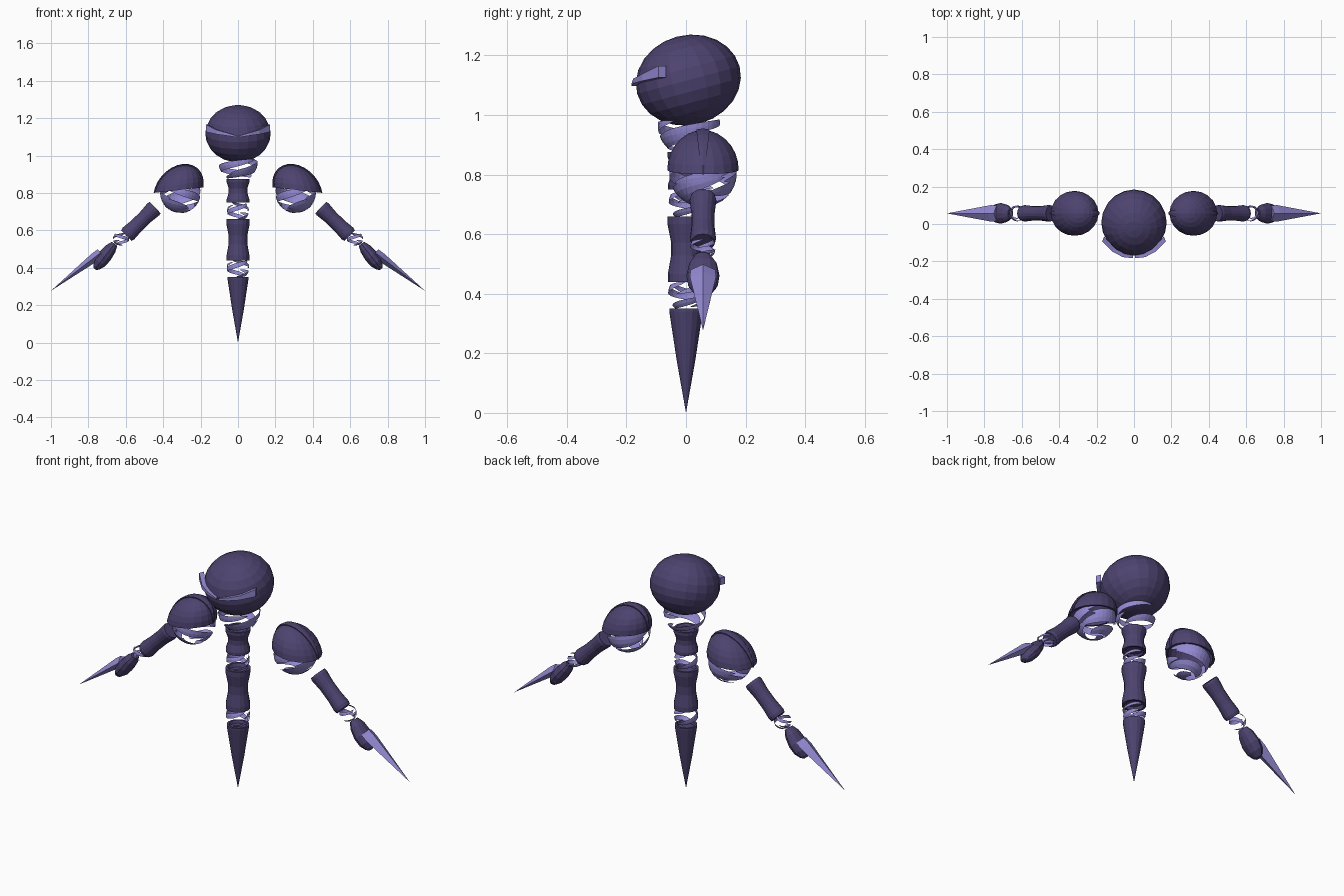
import bpy, bmesh, math
from mathutils import Vector, Matrix

if "Cube" in bpy.data.objects:
    bpy.data.objects.remove(bpy.data.objects["Cube"])


def material(name, rgb):
    m = bpy.data.materials.new(name)
    m.diffuse_color = (*rgb, 1)
    m.use_nodes = True
    m.node_tree.nodes["Principled BSDF"].inputs["Base Color"].default_value = m.diffuse_color
    return m


DARK = material("dark purple", (0.075, 0.056, 0.16))
LIGHT = material("light violet", (0.29, 0.25, 0.64))


def finish(name, bm, mat, solid=False):
    if solid:
        bmesh.ops.recalc_face_normals(bm, faces=bm.faces)
    me = bpy.data.meshes.new(name)
    bm.to_mesh(me)
    bm.free()
    me.materials.append(mat)
    ob = bpy.data.objects.new(name, me)
    bpy.context.collection.objects.link(ob)
    return ob


def grid(bm, rows, closed=False):
    """Skin rows of points with quads."""
    vs = [[bm.verts.new(p) for p in r] for r in rows]
    for a, b in zip(vs, vs[1:]):
        n = len(a)
        for i in range(n if closed else n - 1):
            j = (i + 1) % n
            bm.faces.new((a[i], a[j], b[j], b[i]))


def lathe(name, start, end, profile, mat, segs=16, ywide=1.0):
    """Revolve (fraction along axis, radius) points around start-end."""
    s, e = Vector(start), Vector(end)
    d = (e - s).normalized()
    u = Vector((0, 1, 0))
    v = d.cross(u)
    bm = bmesh.new()
    rows = []
    for t, r in profile:
        r = max(r, 1e-4)
        rows.append([s.lerp(e, t) + u * (r * ywide * math.cos(k * math.tau / segs))
                     + v * (r * math.sin(k * math.tau / segs)) for k in range(segs)])
    grid(bm, rows, True)
    bmesh.ops.remove_doubles(bm, verts=bm.verts, dist=3e-4)
    return finish(name, bm, mat, True)


def swirl(name, centre, radii, strips, side=1):
    """Tapered wisps wound on an ellipsoid: lat start/end, angle, span, width (degrees)."""
    bm = bmesh.new()
    n = 14
    for la, lb, a0, span, width in strips:
        rows = []
        for i in range(n + 1):
            t = i / n
            a = math.radians(a0 + span * t)
            half = width * (0.04 + math.sin(math.pi * t) ** 0.7) / 2
            row = []
            for k in (-1, 0, 1):
                lat = math.radians(max(-89, la + (lb - la) * t + k * half))
                row.append((centre[0] + side * radii[0] * math.cos(lat) * math.cos(a),
                            centre[1] + radii[1] * math.cos(lat) * math.sin(a),
                            centre[2] + radii[2] * math.sin(lat)))
            rows.append(row)
        grid(bm, rows)
    return finish(name, bm, LIGHT)


# Head: flattened faceted ball, tilted towards the front
bm = bmesh.new()
bmesh.ops.create_uvsphere(bm, u_segments=20, v_segments=12, radius=1, matrix=(
    Matrix.Translation((0, 0.008, 1.117)) @ Matrix.Rotation(math.radians(15), 4, 'X')
    @ Matrix.Diagonal((0.175, 0.178, 0.151, 1))))
finish("head", bm, DARK)

# Spine: waisted segments with dished ends, then a spike tail
waist = [(0.12, 0), (0.08, 0.042), (0, 0.05), (0, 0.061), (0.12, 0.061), (0.4, 0.05),
         (0.6, 0.05), (0.88, 0.062), (1, 0.062), (1, 0.05), (0.92, 0.042), (0.88, 0)]
lathe("upper_spine", (0, 0, 0.75), (0, 0, 0.875), waist, DARK)
lathe("lower_spine", (0, 0, 0.44), (0, 0, 0.66), waist, DARK)
lathe("tail_spike", (0, 0, 0.35), (0, 0, 0),
      [(0.05, 0), (0.04, 0.04), (0, 0.045), (0, 0.056), (0.03, 0.056), (0.5, 0.031), (1, 0)], DARK)

# Wispy joints along the spine
joint = [(-45, 5, 20, 200, 22), (-20, 40, 150, 210, 24), (-55, -10, 250, 190, 24),
         (0, 50, 330, 180, 20), (-35, 30, 70, 170, 20)]
swirl("neck_joint", (0, 0.01, 0.965), (0.105, 0.105, 0.105),
      [(-50, -15, 0, 200, 20), (-30, 8, 130, 200, 20), (-55, -20, 190, 190, 18),
       (-15, 10, 300, 170, 16), (-35, -5, 240, 150, 16)])
swirl("middle_joint", (0, 0, 0.705), (0.058, 0.058, 0.06), joint)
swirl("lower_joint", (0, 0, 0.4), (0.06, 0.06, 0.062), joint)

Y = 0.057
for s, tag in ((-1, "left"), (1, "right")):
    # Eye: curved shard widening towards the outside
    bm = bmesh.new()
    rows = []
    for x, y, lo, hi in ((0.006, -0.183, 1.098, 1.105), (0.06, -0.177, 1.106, 1.122),
                         (0.115, -0.148, 1.114, 1.137), (0.17, -0.092, 1.126, 1.165)):
        rows.append([(s * x, y, lo), (s * x, y, hi),
                     (s * x * 0.94, y + 0.025, hi), (s * x * 0.94, y + 0.025, lo)])
    grid(bm, rows, True)
    bmesh.ops.holes_fill(bm, edges=bm.edges)
    finish(tag + "_eye", bm, LIGHT, True)

    # Shoulder dome: leaning hollow half ball with a raised crest
    def dome(a, b, r, squash=0.12):
        """Dome point from unit-sphere coordinates."""
        x, y, z = r * a[0], squash / 0.127 * r * a[1], r * a[2] * 1.05
        return (s * (0.318 + x - 0.16 * z), Y + y, 0.815 + z - 0.11 * x + b)

    bm = bmesh.new()
    rows = []
    for r, order in ((0.127, range(0, 8)), (0.115, range(7, -1, -1))):
        for i in order:
            p = math.pi / 2 * min(i / 7, 0.995)
            rows.append([dome((math.cos(p) * math.cos(k * math.tau / 20),
                               math.cos(p) * math.sin(k * math.tau / 20), math.sin(p)), 0, r)
                         for k in range(20)])
    grid(bm, rows + rows[:1], True)
    bmesh.ops.remove_doubles(bm, verts=bm.verts, dist=0.0008)
    finish(tag + "_shoulder_dome", bm, DARK, True)

    bm = bmesh.new()
    rows = []
    for i in range(15):
        t = math.pi * i / 14
        w = 0.03 + 0.15 * math.sin(t)
        rows.append([dome((math.cos(t), k * w, math.sin(t)), 0, r)
                     for k, r in ((-1, 0.123), (-1, 0.13), (0, 0.133), (1, 0.13), (1, 0.123))])
    grid(bm, rows, True)
    finish(tag + "_dome_crest", bm, DARK, True)

    # Shoulder wisps below the dome
    swirl(tag + "_shoulder_wisps", (s * 0.308, Y, 0.8), (0.108, 0.113, 0.108),
          [(-75, -35, 200, 190, 26), (-50, -5, 230, 170, 26), (-25, 12, 160, 150, 22),
           (-70, -30, 20, 200, 30), (-40, 0, 0, 170, 28), (-12, 12, 40, 150, 20),
           (-80, -60, 90, 260, 26), (-15, 8, 300, 120, 16)], s)

    # Forearm, wrist wisps, hand and claw
    lathe(tag + "_forearm", (s * 0.443, Y, 0.722), (s * 0.597, Y, 0.572),
          [(0, 0), (0, 0.042), (0.06, 0.045), (0.35, 0.039), (0.65, 0.039), (0.92, 0.044),
           (1, 0.04), (1, 0)], DARK)
    swirl(tag + "_wrist_wisps", (s * 0.625, Y, 0.555), (0.043, 0.043, 0.043), joint, s)
    lathe(tag + "_hand", (s * 0.66, Y, 0.528), (s * 0.765, Y, 0.393),
          [(0, 0), (0, 0.018), (0.2, 0.031), (0.5, 0.037), (0.75, 0.033), (0.93, 0.02),
           (1, 0.008), (1, 0)], DARK, 12, 1.5)
    lathe(tag + "_claw", (s * 0.735, Y, 0.48), (s * 1.0, Y, 0.277),
          [(0, 0), (0, 0.024), (0.12, 0.025), (1, 0)], LIGHT, 4, 1.75)
